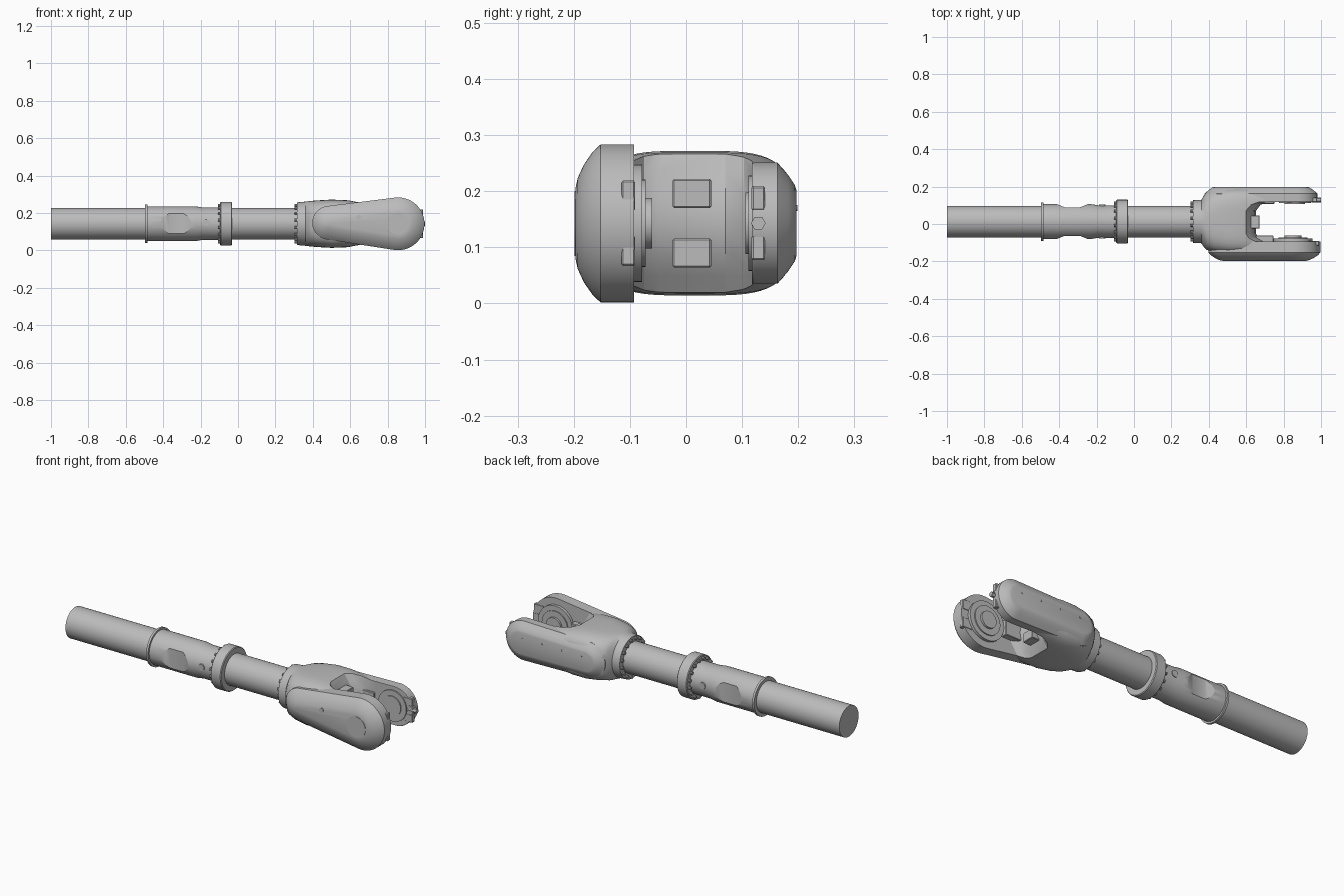
import bpy, bmesh, math
from mathutils import Matrix, Vector

cube = bpy.data.objects.get("Cube")
if cube:
    bpy.data.objects.remove(cube, do_unlink=True)

metal = bpy.data.materials.new("plain grey")
metal.use_nodes = True
GREY = (0.5, 0.5, 0.5, 1)
metal.diffuse_color = GREY
metal.node_tree.nodes["Principled BSDF"].inputs["Base Color"].default_value = GREY

AY, AZ = 0.013, 0.143  # shaft axis


def finish(name, bm, angle=30):
    bmesh.ops.recalc_face_normals(bm, faces=bm.faces[:])
    mesh = bpy.data.meshes.new(name)
    bm.to_mesh(mesh)
    bm.free()
    mesh.materials.append(metal)
    ob = bpy.data.objects.new(name, mesh)
    bpy.context.collection.objects.link(ob)
    smooth(ob, angle)
    return ob


def smooth(ob, angle=30):
    bpy.ops.object.select_all(action='DESELECT')
    ob.select_set(True)
    bpy.context.view_layer.objects.active = ob
    bpy.ops.object.shade_smooth_by_angle(angle=math.radians(angle))


def loft(name, rings, angle=30):
    """Skin a list of equal-length point rings and cap both ends."""
    bm = bmesh.new()
    loops = [[bm.verts.new(p) for p in ring] for ring in rings]
    n = len(loops[0])
    for a, b in zip(loops, loops[1:]):
        for i in range(n):
            j = (i + 1) % n
            bm.faces.new((a[i], a[j], b[j], b[i]))
    bm.faces.new(loops[0])
    bm.faces.new(loops[-1])
    return finish(name, bm, angle)


def section(x, y, ry, rz, power=2, n=64):
    ring = []
    for i in range(n):
        t = math.tau * i / n
        c, s = math.cos(t), math.sin(t)
        ring.append((x, y + ry * math.copysign(abs(c) ** (2 / power), c),
                     AZ + rz * math.copysign(abs(s) ** (2 / power), s)))
    return ring


def slot(y, c1, r1, c2, r2, inset, n=28):
    """Outline around a small left circle and a big right circle, in x and z."""
    tilt = math.asin((r2 - r1) / math.hypot(c2[0] - c1[0], c2[1] - c1[1]))
    ring = []
    for (cx, cz), r, start, sweep in (
            (c2, r2 - inset, -math.pi / 2 - tilt, math.pi + 2 * tilt),
            (c1, r1 - inset, math.pi / 2 + tilt, math.pi - 2 * tilt)):
        for i in range(n + 1):
            t = start + sweep * i / n
            ring.append((cx + r * math.cos(t), y, cz + r * math.sin(t)))
    return ring


def box(name, lo, hi):
    bm = bmesh.new()
    bmesh.ops.create_cube(bm, size=1)
    for v in bm.verts:
        v.co = Vector([a + (b - a) * (c + 0.5) for a, b, c in zip(lo, hi, v.co)])
    bmesh.ops.bevel(bm, geom=bm.edges[:], offset=0.003, segments=1, affect='EDGES')
    return finish(name, bm)


def cylinder(name, centre, radius, depth, axis='Y', n=40):
    bm = bmesh.new()
    turn = Matrix.Rotation(math.pi / 2, 4, 'X' if axis == 'Y' else 'Y')
    bmesh.ops.create_cone(bm, cap_ends=True, segments=n, radius1=radius, radius2=radius,
                          depth=depth, matrix=Matrix.Translation(centre) @ turn)
    return finish(name, bm)


def cut(target, cutter):
    cutter.hide_render = True
    mod = target.modifiers.new("cut", 'BOOLEAN')
    mod.object = cutter
    mod.operation = 'DIFFERENCE'
    mod.solver = 'EXACT'
    bpy.context.view_layer.objects.active = target
    bpy.ops.object.modifier_apply(modifier=mod.name)
    bpy.data.objects.remove(cutter, do_unlink=True)
    smooth(target)


# Shaft with sleeve, thin flange and collar turned as one profile
profile = [(-1, .084), (-.496, .084), (-.496, .103), (-.484, .103), (-.484, .093),
           (-.23, .093), (-.19, .087), (-.095, .087), (-.095, .113), (-.091, .117),
           (-.036, .117), (-.032, .113), (-.032, .084), (.36, .084)]
shaft = loft("shaft", [section(x, AY, r, r) for x, r in profile])

# Flat pockets on both sides of the sleeve
for side in (-1, 1):
    plan = [(-.42, .096), (-.37, .076), (-.29, .076), (-.24, .096), (-.24, .15), (-.42, .15)]
    cut(shaft, loft("pocket_cutter",
                    [[(x, AY + side * y, z) for x, y in plan] for z in (.04, .25)]))
    cylinder("sleeve_port", (-.17, AY + side * .085, .15), .018, .012, n=16)

# Bolt circles on the collar and the fork neck
for name, x in (("collar_bolt", -.099), ("neck_bolt", .312)):
    for i in range(16):
        t = math.tau * (i + .5) / 16
        cylinder(name, (x, AY + .101 * math.cos(t), AZ + .101 * math.sin(t)),
                 .008, .018, 'X', 10)

# Fork body flaring from the round neck into a squarish yoke
stations = [(.315, AY, .114, .114, 2), (.36, AY, .116, .118, 2),
            (.375, .015, .14, .12, 2.3), (.39, .016, .155, .122, 2.7),
            (.43, .016, .167, .125, 3.2), (.5, .016, .173, .129, 3.8),
            (.58, .016, .175, .126, 4), (.66, .016, .174, .115, 4), (.76, .016, .17, .103, 4)]
body = loft("fork_body", [section(*s) for s in stations], 35)

# Gap between the arms, with a saddle floor bulging at mid height
levels = [(-.02, .585), (.015, .595), (.05, .618), (.09, .643), (.143, .652)]
levels += [(2 * AZ - z, x) for z, x in reversed(levels[:-1])]
cut(body, loft("gap_cutter", [
    [(x, -.05, z), (x + .012, -.075, z), (x + .045, -.094, z), (1.1, -.094, z),
     (1.1, .118, z), (x + .06, .118, z), (x + .025, .103, z), (x, .07, z)]
    for z, x in levels]))

# Front arm: broad cover with a domed outer edge
front = ((.487, .148), .09, (.856, .1425), .141)
loft("front_arm_cover", [slot(y, *front, d) for y, d in
     ((-.093, 0), (-.152, 0), (-.166, .013), (-.182, .036), (-.193, .06), (-.197, .078))], 20)
cylinder("front_arm_cap", (.856, -.196, .1425), .058, .006)
cylinder("cover_screw", (.645, -.194, .178), .013, .01, n=16)
cylinder("cover_screw", (.812, -.158, .04), .016, .02, n=16)

# Back arm: slimmer, with a chamfered outer edge
back = ((.478, .143), .1, (.872, .143), .108)
loft("back_arm", [slot(y, *back, d) for y, d in
     ((.118, .002), (.121, 0), (.163, 0), (.182, .022), (.194, .04), (.197, .05))], 20)
for x in (.5, .62, .74, .86):
    cylinder("back_arm_screw", (x, .196, .17), .005, .006, n=10)

# Joint hubs on the inner faces of the arms
for r, y in ((.105, -.09), (.078, -.084), (.045, -.073)):
    cylinder("front_hub", (.85, y, .143), r, .024)
for r, y in ((.085, .12), (.055, .115)):
    cylinder("back_hub", (.86, y, .143), r, .018)
box("front_hub_rib", (.63, -.1, .1), (.745, -.062, .186))
box("back_hub_rib", (.64, .108, .1), (.75, .13, .186))

# Stop lugs, mirrored above and below the axis
for s in (-1, 1):
    def span(a, b):
        return sorted((AZ + s * a, AZ + s * b))
    lo, hi = span(.027, .079)
    box("saddle_lug", (.58, -.024, lo), (.672, .045, hi))
    lo, hi = span(.022, .076)
    box("front_arm_stop", (.93, -.115, lo), (.99, -.091, hi))
    lo, hi = span(.022, .066)
    box("back_arm_stop", (.92, .117, lo), (.978, .141, hi))
cylinder("end_bolt", (.975, .129, AZ), .013, .05, 'X', 6)
